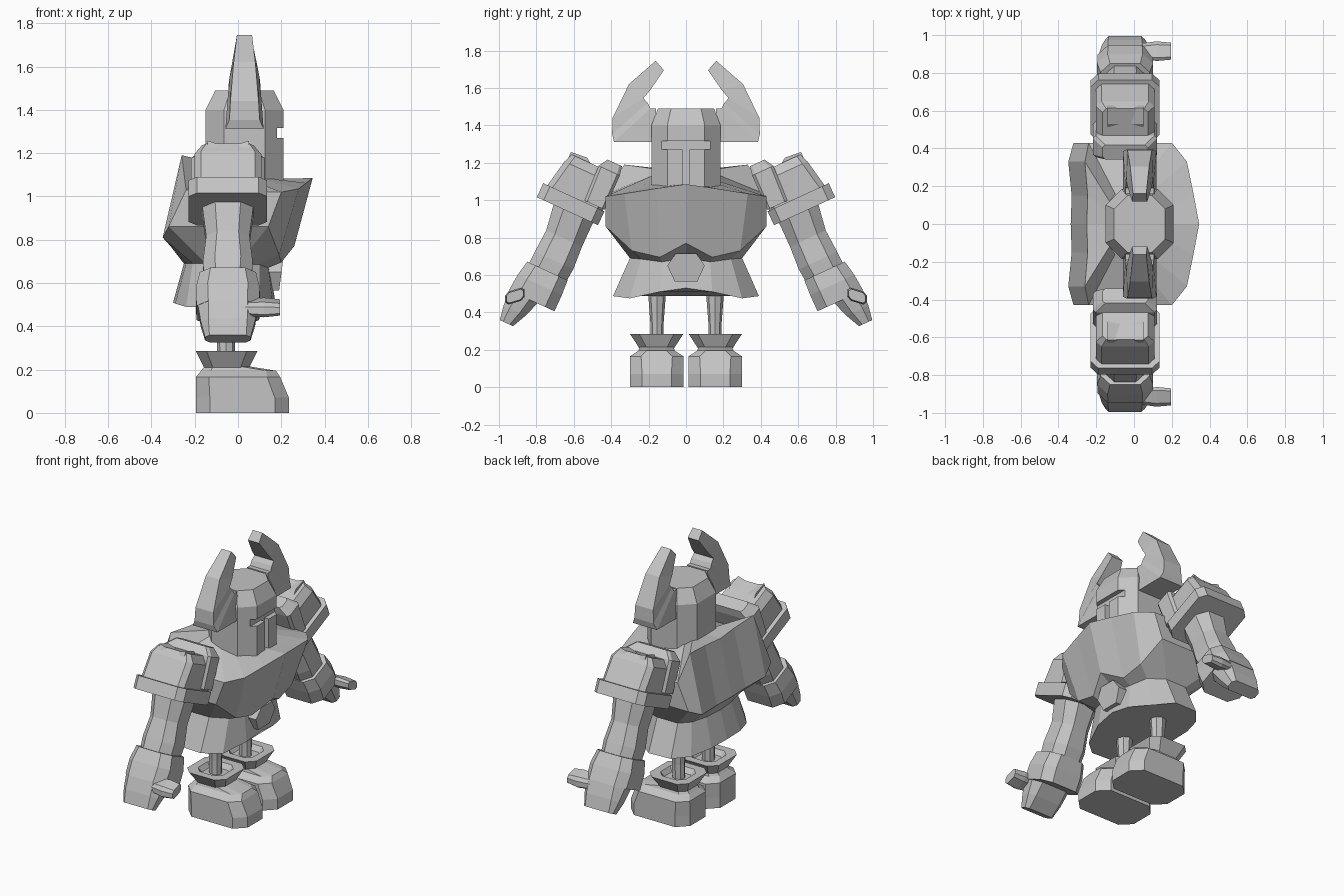
import bpy, bmesh, math
from mathutils import Vector

mat = bpy.data.materials.new("plain grey")
mat.diffuse_color = (0.55, 0.55, 0.55, 1)


def loft(name, rings, mirror=False):
    """Skin a stack of equal-length 3D rings, cap both ends, optionally mirror across y."""
    bm = bmesh.new()
    vs = [[bm.verts.new(p) for p in r] for r in rings]
    n = len(vs[0])
    for a, b in zip(vs, vs[1:]):
        for i in range(n):
            j = (i + 1) % n
            bm.faces.new((a[i], a[j], b[j], b[i]))
    bm.faces.new(vs[0][::-1])
    bm.faces.new(vs[-1])
    bmesh.ops.recalc_face_normals(bm, faces=bm.faces)
    me = bpy.data.meshes.new(name)
    bm.to_mesh(me)
    bm.free()
    me.materials.append(mat)
    ob = bpy.data.objects.new(name, me)
    bpy.context.collection.objects.link(ob)
    if mirror:
        ob.modifiers.new("mirror", 'MIRROR').use_axis = (False, True, False)
    return ob


def octagon(x0, x1, y0, y1, c):
    """Rectangle with corners cut by c."""
    return [(x0 + c, y0), (x1 - c, y0), (x1, y0 + c), (x1, y1 - c),
            (x1 - c, y1), (x0 + c, y1), (x0, y1 - c), (x0, y0 + c)]


def level(z, *box):
    return [(x, y, z) for x, y in octagon(*box)]


def arm(t, s0, s1, hx, c, cx=-0.047):
    """Octagon across the sloping arm: t along it, s outward, hx half depth."""
    return [(x, 0.634 + 0.417 * t + 0.909 * s, 0.941 - 0.909 * t + 0.417 * s)
            for x, s in octagon(cx - hx, cx + hx, s0, s1, c)]


# Torso: half outlines (front centre to back centre), mirrored into rings
halves = [
    [(.17, 0, 1.08), (.15, .08, 1.08), (.08, .16, 1.09), (0, .18, 1.1),
     (-.1, .16, 1.14), (-.13, .12, 1.16), (-.14, .06, 1.16), (-.15, 0, 1.16)],
    [(.345, 0, 1.085), (.315, .16, 1.062), (.28, .33, 1.035), (.2, .43, 1.02),
     (-.24, .43, 1.03), (-.26, .33, 1.19), (-.245, .15, 1.17), (-.25, 0, 1.16)],
    [(.26, 0, .77), (.2, .14, .695), (.19, .29, .73), (.14, .43, .86),
     (-.32, .43, .86), (-.348, .33, .81), (-.33, .15, .8), (-.335, 0, .8)],
    [(.14, 0, .69), (.14, .13, .67), (.1, .24, .685), (0, .3, .69),
     (-.15, .3, .69), (-.21, .24, .69), (-.24, .13, .69), (-.25, 0, .69)],
    [(.17, 0, .53), (.16, .14, .51), (.1, .3, .475), (0, .39, .487),
     (-.16, .385, .49), (-.24, .29, .49), (-.29, .15, .505), (-.3, 0, .51)],
]
loft("torso", [h + [(x, -y, z) for x, y, z in h[-2:0:-1]] for h in halves])

# Belt buckle
hexa = [(.055, .715), (.1, .65), (.06, .565), (-.06, .565), (-.1, .65), (-.055, .715)]
loft("buckle", [[(.08, y, z) for y, z in hexa],
                [(.19 + (z - .565) * .13, y, z) for y, z in hexa]])

# Helmet with a T-shaped visor slit
helmet = loft("helmet", [level(1.06, -.15, .21, -.185, .185, .085),
                         level(1.4, -.15, .21, -.185, .185, .085),
                         level(1.49, -.105, .165, -.15, .15, .07)])
tee = [(-.02, 1.0), (.02, 1.0), (.02, 1.27), (.15, 1.27),
       (.15, 1.315), (-.15, 1.315), (-.15, 1.27), (-.02, 1.27)]
slit = loft("visor_cutter", [[(x, y, z) for y, z in tee] for x in (.18, .3)])
slit.hide_render = True
slit.hide_set(True)
cut = helmet.modifiers.new("visor", 'BOOLEAN')
cut.operation = 'DIFFERENCE'
cut.object = slit
cut.solver = 'EXACT'


# Horns: four-sided sections from an inner to an outer edge
def horn(inner, outer, w_in, w_out, cx=.03):
    return [(cx + d * w, *p) for p, w, d in
            ((inner, w_in, -1), (outer, w_out, -1), (outer, w_out, 1), (inner, w_in, 1))]


loft("horn", [horn((.16, 1.49), (.16, 1.31), .075, .088),
              horn((.19, 1.49), (.385, 1.312), .075, .088),
              horn((.205, 1.52), (.395, 1.353), .073, .07),
              horn((.228, 1.545), (.392, 1.44), .07, .065),
              horn((.19, 1.59), (.305, 1.62), .062, .05),
              horn((.118, 1.695), (.162, 1.745), .04, .035)], True)

# Shoulder armour, with a notched ridge on top
loft("shoulder_pad", [arm(-.07, -.17, .157, .155, .03), arm(-.235, -.17, .125, .155, .03),
                      arm(-.285, -.12, .105, .12, .02)], True)
for side, x0 in (("front", .05), ("back", -.14)):
    loft("shoulder_ridge_" + side,
         [[(x, y, z - d) for y, z, d in
           ((.50, 1.2, .02), (.53, 1.228, k), (.615, 1.257, k), (.66, 1.18, .02))]
          for x, k in ((x0, 0), (-.045, .03))], True)
loft("shoulder_rim", [arm(-.082, -.18, .18, .182, .04), arm(0, -.18, .18, .182, .04)], True)
loft("shoulder_flange", [arm(-.09, -.178, -.06, .17, .015), arm(-.29, -.175, -.05, .17, .015),
                         arm(-.34, -.165, -.08, .12, .015)], True)

# Arm, cuff, hand and thumb
loft("arm", [arm(-.02, -.15, .085, .12, .06), arm(.14, -.15, .06, .1, .05),
             arm(.27, -.158, .068, .115, .055), arm(.36, -.15, .07, .11, .055)], True)
loft("glove_cuff", [arm(.335, -.155, .083, .13, .05), arm(.42, -.16, .1, .148, .055),
                    arm(.515, -.16, .108, .145, .055)], True)
loft("hand", [arm(.5, -.065, .106, .14, .05), arm(.6, -.03, .1, .125, .035),
              arm(.68, .008, .086, .105, .02)], True)


def thumb(x, h, v):
    return [(x, y + .915, z + .487 + (.915 - .915 - y) * .3)
            for y, z in octagon(-h, h, -v, v, v * .5)]


loft("thumb", [thumb(.03, .04, .03), thumb(.12, .052, .035), thumb(.195, .045, .028)], True)


# Legs
def leg(z, rx, ry):
    return [(-.055 + rx * math.cos(a), .155 + ry * math.sin(a), z)
            for a in (math.pi / 4 * i for i in range(8))]


loft("leg", [leg(.2, .04, .034), leg(.35, .042, .036), leg(.56, .055, .052)], True)

# Boots: foot and a flared cuff with a thick rim
loft("foot", [level(0, -.195, .235, .013, .3, .065), level(.07, -.195, .235, .013, .3, .065),
              level(.165, -.195, .195, .013, .3, .06), level(.195, -.17, .175, .06, .255, .045),
              level(.215, -.155, .05, .066, .247, .04)], True)
loft("boot_cuff", [level(.205, -.155, .05, .066, .247, .04),
                   level(.285, -.195, .09, .014, .3, .05),
                   level(.285, -.145, .04, .065, .25, .04),
                   level(.255, -.125, .02, .09, .225, .03)], True)
